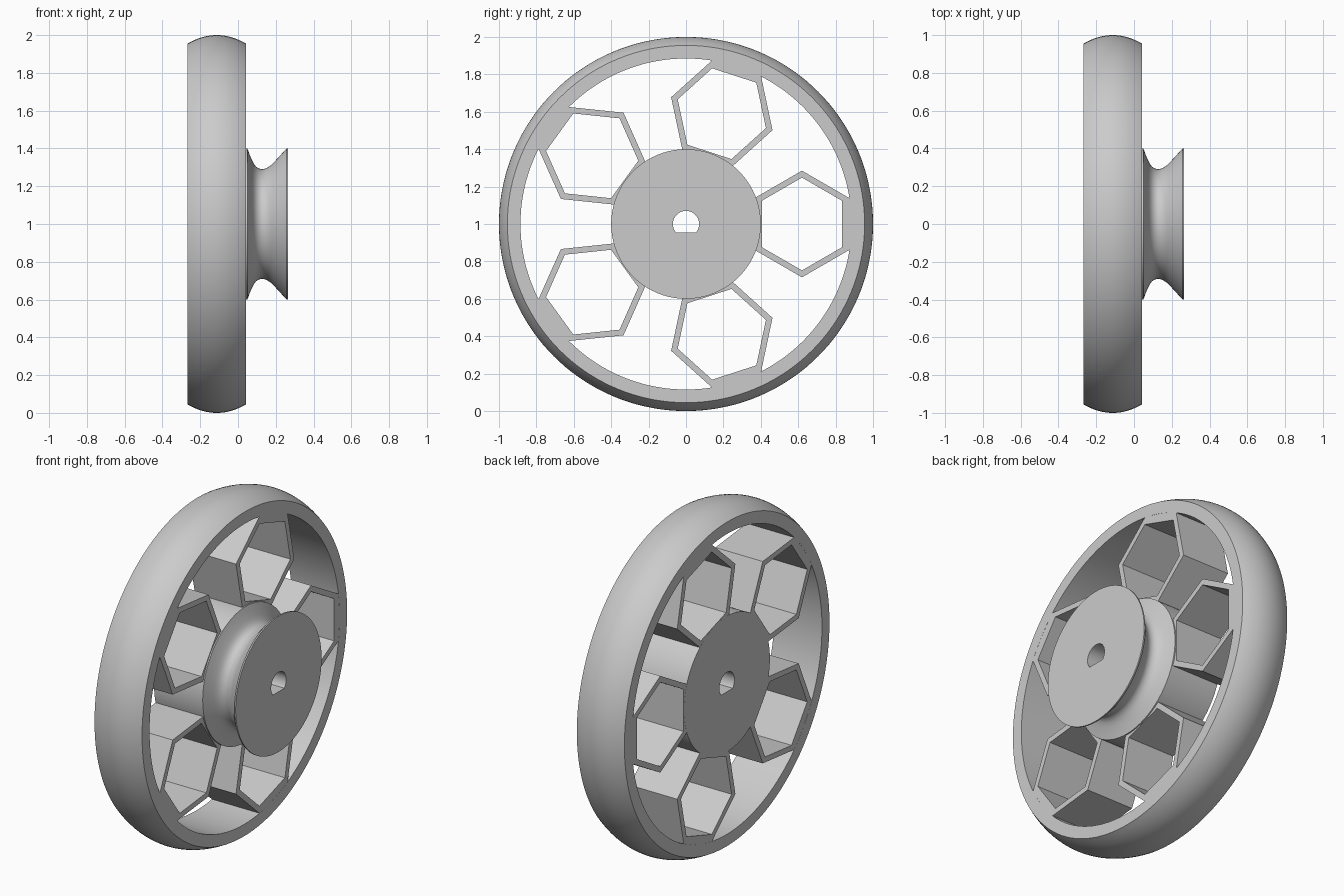
import bpy, bmesh
from math import sin, cos, pi, radians

cube = bpy.data.objects.get("Cube")
if cube:
    bpy.data.objects.remove(cube, do_unlink=True)

BACK, FRONT, CENTRE = -0.267, 0.043, 1.0    # wheel faces along x, axle height
SEGS = 144

grey = bpy.data.materials.new("plain_grey")
grey.use_nodes = True
grey.diffuse_color = (0.6, 0.6, 0.6, 1)
grey.node_tree.nodes["Principled BSDF"].inputs["Base Color"].default_value = (0.6, 0.6, 0.6, 1)


def finish(name, bm, smooth):
    bmesh.ops.recalc_face_normals(bm, faces=bm.faces)
    mesh = bpy.data.meshes.new(name)
    bm.to_mesh(mesh)
    bm.free()
    mesh.materials.append(grey)
    obj = bpy.data.objects.new(name, mesh)
    bpy.context.collection.objects.link(obj)
    if smooth:
        bpy.ops.object.select_all(action='DESELECT')
        obj.select_set(True)
        bpy.context.view_layer.objects.active = obj
        bpy.ops.object.shade_smooth_by_angle(angle=radians(28))
    return obj


def lathe(name, profile):
    """Spin a closed (x, radius) profile about the axle; a radius may be a function of angle."""
    bm = bmesh.new()
    rings = []
    for i in range(SEGS):
        a = 2 * pi * i / SEGS
        ring = []
        for x, r in profile:
            r = r(a) if callable(r) else r
            ring.append(bm.verts.new((x, r * cos(a), CENTRE + r * sin(a))))
        rings.append(ring)
    n = len(profile)
    for i in range(SEGS):
        p, q = rings[i], rings[(i + 1) % SEGS]
        for j in range(n):
            k = (j + 1) % n
            bm.faces.new((p[j], p[k], q[k], q[j]))
    return finish(name, bm, True)


# Rim with a crowned tread
mid, half = (BACK + FRONT) / 2, (FRONT - BACK) / 2
tread = [(mid + half * t / 8, 1 - 0.045 * (t / 8) ** 2) for t in range(-8, 9)]
lathe("rim", tread + [(FRONT, 0.885), (BACK, 0.885)])


# Hub and grooved pulley with a D-shaped bore
def bore(a):
    flat = 0.07 * sin(radians(40))
    return flat / -sin(a) if -sin(a) > sin(radians(40)) else 0.07


groove = [(0.05, 0.4), (0.062, 0.366), (0.075, 0.336), (0.085, 0.316), (0.097, 0.302),
          (0.11, 0.294), (0.125, 0.29), (0.14, 0.292), (0.155, 0.298), (0.17, 0.308),
          (0.185, 0.321), (0.257, 0.4)]
lathe("hub_pulley", [(BACK, bore), (BACK, 0.4), (FRONT, 0.4)] + groove
      + [(0.265, 0.4), (0.265, bore)])


# Hexagonal spoke cells, flush with the rim
def hexagon(radius):
    return [(0.62 + radius * cos(radians(60 * i + 30)), radius * sin(radians(60 * i + 30)))
            for i in range(6)]


def spoke_cell(name, turn):
    outer, inner = hexagon(0.285), hexagon(0.248)
    # Run the two far corners into the rim
    outer[0], outer[5] = (0.89, 0.129), (0.89, -0.129)
    bm = bmesh.new()

    def loop(points, x):
        return [bm.verts.new((x, u * cos(turn) - v * sin(turn),
                              CENTRE + u * sin(turn) + v * cos(turn))) for u, v in points]

    x0, x1 = BACK + 0.0005, FRONT - 0.0005
    loops = [loop(outer, x0), loop(outer, x1), loop(inner, x1), loop(inner, x0)]
    for j in range(4):
        p, q = loops[j], loops[(j + 1) % 4]
        for i in range(6):
            k = (i + 1) % 6
            bm.faces.new((p[i], p[k], q[k], q[i]))
    finish(name, bm, False)


for n in range(5):
    spoke_cell(f"spoke_cell_{n + 1}", 2 * pi * n / 5)
